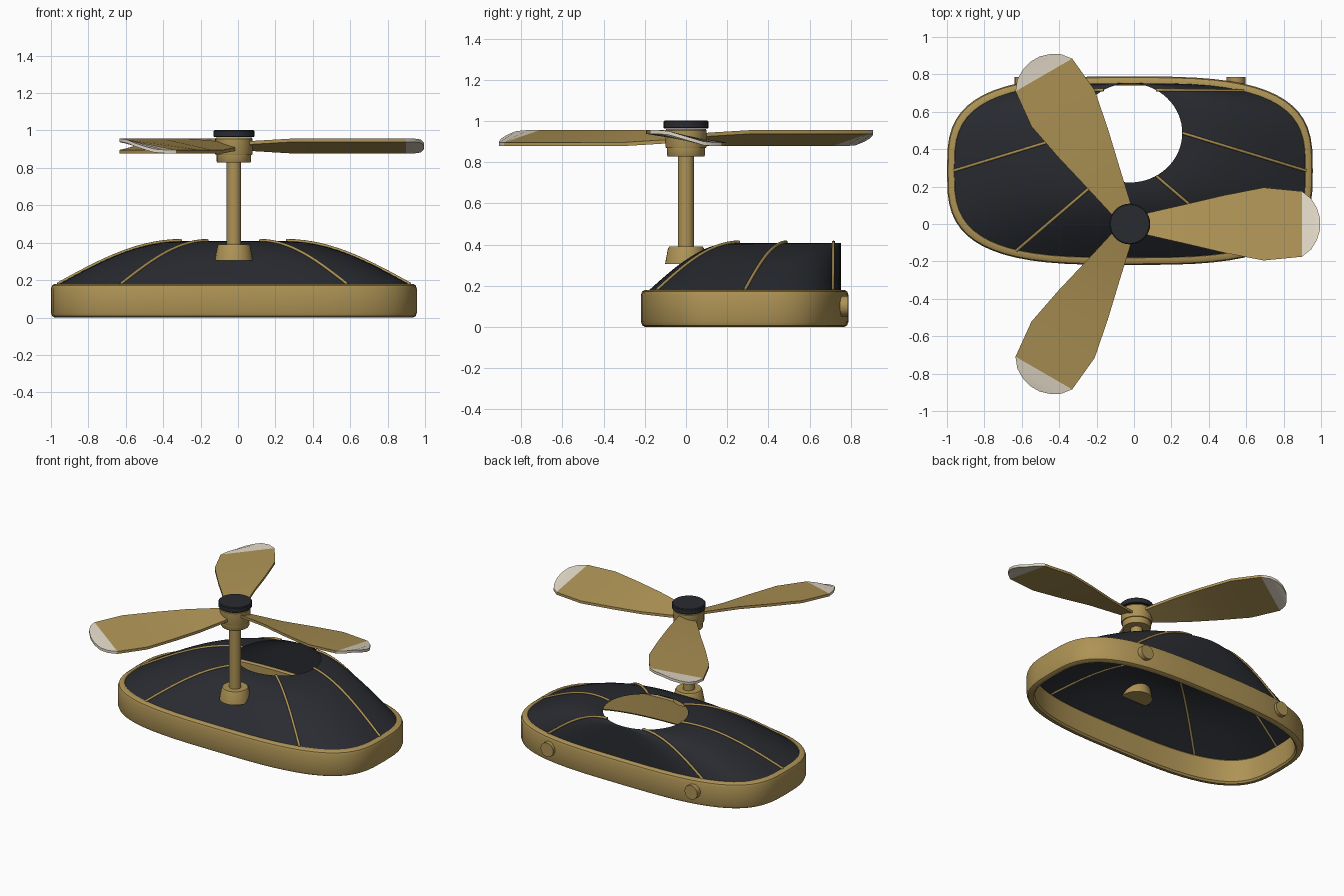
import bpy, bmesh, math

if "Cube" in bpy.data.objects:
    bpy.data.objects.remove(bpy.data.objects["Cube"])

CX, CY = -0.022, 0.285      # base centre (rotor sits at CX, 0)
N = 64


def mat(name, rgb):
    m = bpy.data.materials.new(name)
    m.diffuse_color = (*rgb, 1)
    m.use_nodes = True
    m.node_tree.nodes["Principled BSDF"].inputs["Base Color"].default_value = m.diffuse_color
    return m


BRASS = mat("brass", (0.42, 0.29, 0.09))
DARK = mat("dark_cloth", (0.022, 0.024, 0.03))
IVORY = mat("ivory", (0.75, 0.68, 0.56))


def mesh_object(name, verts, faces, mats, smooth=True):
    me = bpy.data.meshes.new(name)
    me.from_pydata(verts, [], faces)
    bm = bmesh.new()
    bm.from_mesh(me)
    bmesh.ops.recalc_face_normals(bm, faces=bm.faces)
    bm.to_mesh(me)
    bm.free()
    for m in mats:
        me.materials.append(m)
    ob = bpy.data.objects.new(name, me)
    bpy.context.collection.objects.link(ob)
    if smooth:
        bpy.ops.object.select_all(action='DESELECT')
        ob.select_set(True)
        bpy.context.view_layer.objects.active = ob
        bpy.ops.object.shade_smooth_by_angle(angle=math.radians(35))
    return ob


def outline(ang, inset):
    """Point on the rounded-rectangle outline of the base."""
    c, s = math.cos(ang), math.sin(ang)
    e = 0.635
    return (CX + (0.978 - inset) * math.copysign(abs(c) ** e, c),
            CY + (0.504 - inset) * math.copysign(abs(s) ** e, s))


def dome_point(ang, t):
    """Loft from rim (t=0) up to the oval opening (t=1)."""
    x0, y0 = outline(ang, 0.036)
    x1, y1 = CX + 0.28 * math.cos(ang), 0.487 + 0.265 * math.sin(ang)
    return (x0 + (x1 - x0) * t, y0 + (y1 - y0) * t,
            0.175 + 0.233 * math.sin(t * math.pi / 2))


def grid_faces(rows, cols, wrap_rows):
    return [(i * cols + j, i * cols + (j + 1) % cols,
             (i + 1) % rows * cols + (j + 1) % cols, (i + 1) % rows * cols + j)
            for i in range(rows if wrap_rows else rows - 1) for j in range(cols)]


angles = [2 * math.pi * k / N for k in range(N)]

# Base rim: bevelled band swept round the outline
section = [(0.02, 0), (0.006, 0.008), (0, 0.025), (0, 0.155), (0.006, 0.172),
           (0.02, 0.18), (0.038, 0.18), (0.048, 0.168), (0.048, 0.012), (0.038, 0)]
verts = [(*outline(a, d), z) for d, z in section for a in angles]
mesh_object("base_rim", verts, grid_faces(len(section), N, True), [BRASS])

# Domed cover with an oval opening
ROWS = 13
verts = [dome_point(a, i / (ROWS - 1)) for i in range(ROWS) for a in angles]
mesh_object("domed_cover", verts, grid_faces(ROWS, N, False), [DARK])

# Six ribs following the dome
for k in range(6):
    cu = bpy.data.curves.new("rib", 'CURVE')
    cu.dimensions = '3D'
    cu.bevel_depth = 0.008
    cu.bevel_resolution = 2
    cu.use_fill_caps = True
    sp = cu.splines.new('POLY')
    sp.points.add(14)
    for i, p in enumerate(sp.points):
        x, y, z = dome_point(k * math.pi / 3, i / 14)
        p.co = (x, y, z + 0.004, 1)
    cu.materials.append(BRASS)
    bpy.context.collection.objects.link(bpy.data.objects.new(f"rib_{k + 1}", cu))


def lathe(name, profile, m, seg=32):
    """Capped turned part about the rotor axis."""
    verts = [(CX + r * math.cos(2 * math.pi * j / seg),
              r * math.sin(2 * math.pi * j / seg), z)
             for r, z in profile for j in range(seg)]
    faces = grid_faces(len(profile), seg, False)
    faces += [tuple(range(seg)), tuple(range(len(verts) - seg, len(verts)))]
    return mesh_object(name, verts, faces, [m])


# Mast, socket and rotor hub
lathe("mast_socket", [(0.102, 0.305), (0.088, 0.38), (0.082, 0.39)], BRASS)
lathe("mast", [(0.039, 0.34), (0.039, 0.85)], BRASS)
lathe("hub_collar", [(0.088, 0.828), (0.092, 0.834), (0.092, 0.875)], BRASS)
lathe("hub", [(0.098, 0.87), (0.1, 0.876), (0.1, 0.955), (0.095, 0.962)], BRASS)
lathe("hub_cap", [(0.105, 0.964), (0.109, 0.968), (0.109, 0.997), (0.104, 1.002)], DARK)

# Three twisted blades with ivory tips: (radius, half width)
body = [(0.04, 0.045), (0.107, 0.062), (0.3, 0.106), (0.5, 0.153),
        (0.715, 0.195), (0.92, 0.175)]
tip = [(0.92, 0.175), (0.97, 0.135), (1.0, 0.085), (1.017, 0.03)]


def blade_part(name, stations, ang, m):
    verts, faces = [], []
    for r, w in stations:
        h = 0.03 * min(1, w / 0.1)
        for s, dz in ((-1, -0.009), (1, -0.009), (1, 0.009), (-1, 0.009)):
            y, z = s * w, 0.917 - s * h + dz
            verts.append((CX + r * math.cos(ang) - y * math.sin(ang),
                          r * math.sin(ang) + y * math.cos(ang), z))
    faces = grid_faces(len(stations), 4, False)
    last = len(verts) - 4
    faces += [(0, 1, 2, 3), (last, last + 1, last + 2, last + 3)]
    mesh_object(name, verts, faces, [m])


for k in range(3):
    blade_part(f"blade_{k + 1}", body, k * math.tau / 3, BRASS)
    blade_part(f"blade_tip_{k + 1}", tip, k * math.tau / 3, IVORY)

# Two round studs on the back of the rim
for name, side in (("stud_left", -1), ("stud_right", 1)):
    bpy.ops.mesh.primitive_cylinder_add(
        vertices=16, radius=0.05, depth=0.045,
        location=(CX + side * 0.567, 0.764, 0.1), rotation=(math.pi / 2, 0, 0))
    ob = bpy.context.object
    ob.name = name
    ob.data.materials.append(BRASS)
    bpy.ops.object.shade_smooth_by_angle(angle=math.radians(35))
